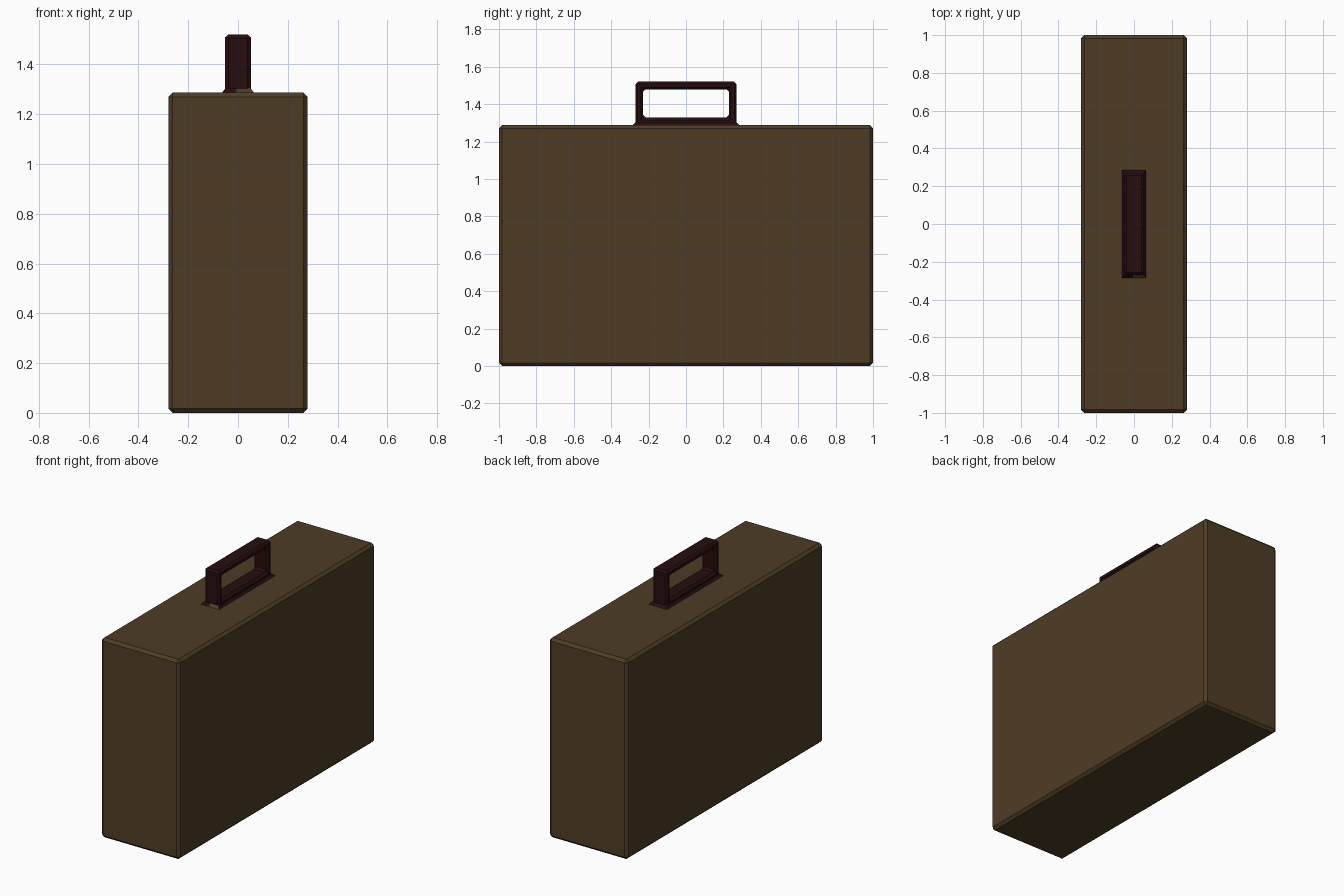
import bpy, bmesh

if "Cube" in bpy.data.objects:
    bpy.data.objects.remove(bpy.data.objects["Cube"])


def material(name, rgb):
    m = bpy.data.materials.new(name)
    m.diffuse_color = (*rgb, 1)
    m.use_nodes = True
    m.node_tree.nodes["Principled BSDF"].inputs["Base Color"].default_value = m.diffuse_color
    return m


brown = material("brown leather", (0.076, 0.046, 0.0185))
dark = material("dark oxblood", (0.019, 0.0040, 0.0046))


def finish(name, bm, mats, bevel=0):
    bmesh.ops.recalc_face_normals(bm, faces=bm.faces)
    me = bpy.data.meshes.new(name)
    bm.to_mesh(me)
    bm.free()
    ob = bpy.data.objects.new(name, me)
    bpy.context.collection.objects.link(ob)
    for m in mats:
        me.materials.append(m)
    if bevel:
        mod = ob.modifiers.new("chamfer", 'BEVEL')
        mod.width = bevel
        mod.segments = 1
        mod.limit_method = 'ANGLE'
    return ob


# Case body: chamfered box
W, L, H = 0.28, 1.0, 1.287
bm = bmesh.new()
bmesh.ops.create_cube(bm, size=1)
for v in bm.verts:
    v.co = (v.co.x * 2 * W, v.co.y * 2 * L, (v.co.z + 0.5) * H)
finish("case_body", bm, [brown], 0.017)

# Handle: rectangular frame with a window, chamfered all round
bm = bmesh.new()


def ring(x, y, z0, z1):
    return [bm.verts.new((x, a, b)) for a, b in
            ((-y, z0), (y, z0), (y, z1), (-y, z1))]


hx = 0.052
outer = [ring(x, 0.27, H - 0.02, 1.52) for x in (-hx, hx)]
inner = [ring(x, 0.229, 1.329, 1.479) for x in (-hx, hx)]
for i in range(4):
    j = (i + 1) % 4
    for a, b in ((outer[0], outer[1]), (inner[0], inner[1]),
                 (outer[0], inner[0]), (outer[1], inner[1])):
        bm.faces.new((a[i], a[j], b[j], b[i]))
finish("handle", bm, [dark], 0.013)

# Flared foot where the handle meets the case, split along the middle
bm = bmesh.new()
loops = []
for x, y, z in ((0.065, 0.287, H - 0.001), (0.048, 0.266, 1.307)):
    loops.append([bm.verts.new((a, b, z)) for a, b in
                  ((-x, -y), (-0.006, -y), (x, -y), (x, y), (-x, y))])
lo, hi = loops
for i in range(5):
    j = (i + 1) % 5
    f = bm.faces.new((lo[i], lo[j], hi[j], hi[i]))
    f.material_index = 1 if i == 1 else 0   # worn half of the front slope
bm.faces.new(hi)
bm.faces.new(lo)
finish("handle_foot", bm, [dark, brown])
